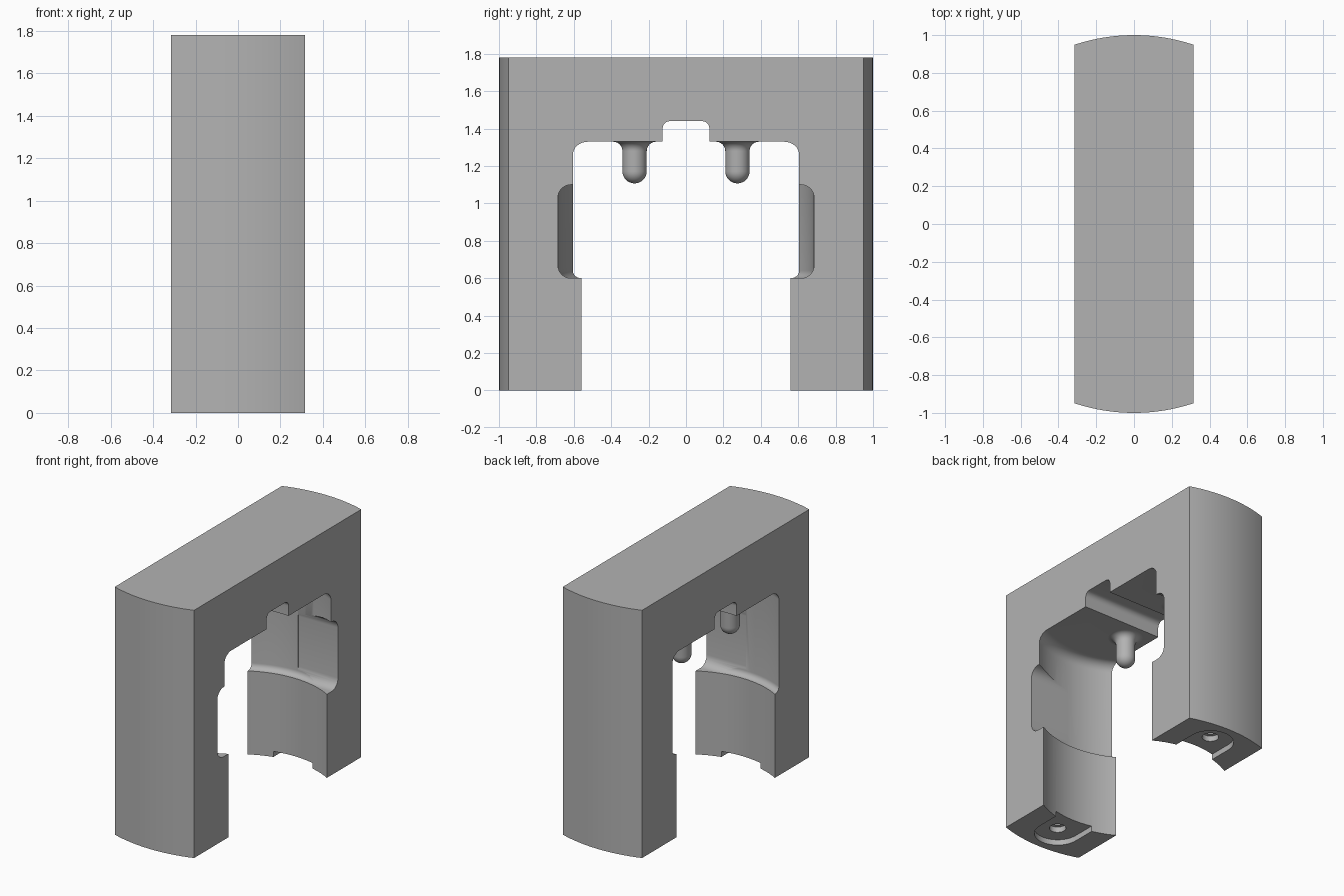
import bpy, bmesh
from math import sin, cos, pi, asin, radians
from mathutils import Vector

cube = bpy.data.objects.get("Cube")
if cube:
    bpy.data.objects.remove(cube, do_unlink=True)

grey = bpy.data.materials.new("plain grey")
grey.use_nodes = True
colour = (0.45, 0.45, 0.45, 1)
grey.diffuse_color = colour
grey.node_tree.nodes["Principled BSDF"].inputs["Base Color"].default_value = colour

HALF_WIDTH, HEIGHT = 0.315, 1.78
BORE, CAVITY = 0.642, 0.682
FLOOR, CEILING = 0.6, 1.33


def arc(cx, cy, r, start, end, n=8):
    """Points on an arc, angles in degrees."""
    angles = [radians(start + (end - start) * i / n) for i in range(n + 1)]
    return [(cx + r * cos(a), cy + r * sin(a)) for a in angles]


def rounded_box(half, low, high, r):
    """Rounded rectangle, centred across, from low to high."""
    return (arc(half - r, high - r, r, 0, 90) + arc(r - half, high - r, r, 90, 180)
            + arc(r - half, low + r, r, 180, 270) + arc(half - r, low + r, r, 270, 360))


def finish(name, bm):
    bmesh.ops.remove_doubles(bm, verts=bm.verts, dist=1e-5)
    bmesh.ops.recalc_face_normals(bm, faces=bm.faces)
    mesh = bpy.data.meshes.new(name)
    bm.to_mesh(mesh)
    bm.free()
    mesh.materials.append(grey)
    obj = bpy.data.objects.new(name, mesh)
    bpy.context.collection.objects.link(obj)
    return obj


def prism(name, profile, axis, low, high):
    """Extrude a profile along z (points are x, y) or x (points are y, z)."""
    bm = bmesh.new()
    place = (lambda a, b: (a, b, low)) if axis == "z" else (lambda a, b: (low, a, b))
    face = bm.faces.new([bm.verts.new(place(a, b)) for a, b in profile])
    side = bmesh.ops.extrude_face_region(bm, geom=[face])
    step = Vector((0, 0, high - low) if axis == "z" else (high - low, 0, 0))
    moved = [v for v in side["geom"] if isinstance(v, bmesh.types.BMVert)]
    bmesh.ops.translate(bm, verts=moved, vec=step)
    return finish(name, bm)


def lathe(name, profile, x=0, y=0, steps=32):
    """Spin a radius/height profile about a vertical axis."""
    bm = bmesh.new()
    verts = [bm.verts.new((r, 0, z)) for r, z in profile]
    edges = [bm.edges.new(pair) for pair in zip(verts, verts[1:])]
    bmesh.ops.spin(bm, geom=verts + edges, cent=(0, 0, 0), axis=(0, 0, 1),
                   angle=2 * pi, steps=steps, use_duplicate=False)
    bmesh.ops.translate(bm, verts=bm.verts, vec=(x, y, 0))
    return finish(name, bm)


def smooth(obj):
    bpy.ops.object.select_all(action="DESELECT")
    obj.select_set(True)
    bpy.context.view_layer.objects.active = obj
    bpy.ops.object.shade_smooth_by_angle(angle=radians(30))


# Arched body: a slice of a round block with curved ends
spread = 90 - math_edge if (math_edge := None) else 90 - asin(HALF_WIDTH) * 180 / pi
outline = (arc(0, 0, 1, spread, 180 - spread, 16)
           + arc(0, 0, 1, 180 + spread, 360 - spread, 16))
body = prism("arch_body", outline, "z", 0, HEIGHT)

# Stepped round cavity with filleted floor and ceiling
fillet, floor_fillet = 0.07, CAVITY - BORE
cavity = lathe("cavity_cutter",
               [(0, -0.2), (BORE, -0.2)]
               + arc(BORE, FLOOR + floor_fillet, floor_fillet, -90, 0)
               + arc(CAVITY - fillet, CEILING - fillet, fillet, 0, 90)
               + [(0, CEILING)], steps=128)

# Side entry relief and ceiling channel
relief = prism("side_relief_cutter",
               rounded_box(CAVITY + 0.003, FLOOR, 1.1, 0.07), "x", 0, 0.5)
channel = prism("channel_cutter",
                rounded_box(0.125, 1.2, 1.44, 0.04), "x", -0.5, 0.5)
cutters = [cavity, relief, channel]

# Foot recesses and stepped screw holes
for side, label in ((-1, "front"), (1, "back")):
    y = side * 0.79
    seat = arc(0, y, 0.155, 0, side * 180, 24) + [(-0.155, side * 0.5), (0.155, side * 0.5)]
    cutters.append(prism(label + "_foot_cutter", seat, "z", -0.1, 0.04))
    cutters.append(lathe(label + "_hole_cutter",
                         [(0, 0), (0.055, 0), (0.055, 0.08), (0.03, 0.08),
                          (0.03, 0.25), (0, 0.25)], y=y))

for cutter in cutters:
    cutter.hide_render = True
    cutter.hide_set(True)
    cut = body.modifiers.new(cutter.name, "BOOLEAN")
    cut.operation = "DIFFERENCE"
    cut.solver = "EXACT"
    cut.object = cutter

# Bake the cuts, then drop the cutters
bpy.context.view_layer.update()
baked = bpy.data.meshes.new_from_object(
    body.evaluated_get(bpy.context.evaluated_depsgraph_get()))
body.modifiers.clear()
body.data = baked
for cutter in cutters:
    bpy.data.objects.remove(cutter, do_unlink=True)
smooth(body)

# Round-ended pins with flared roots
PIN, FLARE, TIP = 0.065, 0.05, 1.107
pin_profile = ([(0, CEILING + 0.02), (PIN + FLARE, CEILING + 0.02)]
               + arc(PIN + FLARE, CEILING - FLARE, FLARE, 90, 180)
               + arc(0, TIP + PIN, PIN, 0, -90))
for side, label in ((-1, "front"), (1, "back")):
    smooth(lathe(label + "_pin", pin_profile, x=-0.157, y=side * 0.275))
